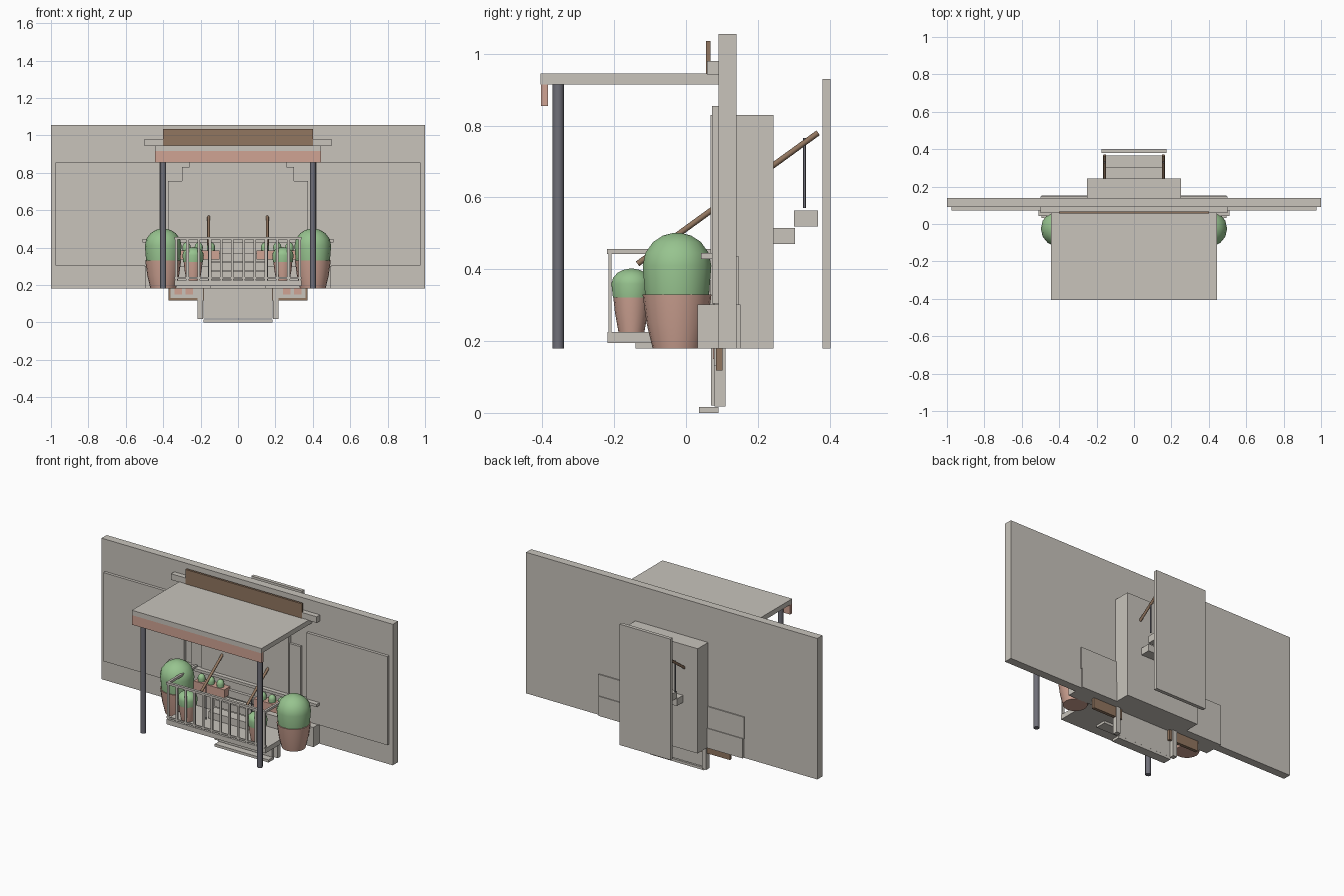
import bpy, bmesh, math
from mathutils import Vector

if "Cube" in bpy.data.objects:
    bpy.data.objects.remove(bpy.data.objects["Cube"])


def mat(name, rgb):
    m = bpy.data.materials.new(name)
    m.diffuse_color = (*rgb, 1)
    m.use_nodes = True
    m.node_tree.nodes["Principled BSDF"].inputs["Base Color"].default_value = m.diffuse_color
    return m


STONE = mat("warm_grey", (0.58, 0.55, 0.50))
BROWN = mat("wood_brown", (0.285, 0.18, 0.115))
CLAY = mat("terracotta", (0.63, 0.37, 0.295))
GREEN = mat("leaf_green", (0.31, 0.55, 0.275))
STEEL = mat("steel_grey", (0.16, 0.16, 0.19))


def finish(name, bm, material, smooth=False):
    bmesh.ops.recalc_face_normals(bm, faces=bm.faces)
    me = bpy.data.meshes.new(name)
    bm.to_mesh(me)
    bm.free()
    me.materials.append(material)
    ob = bpy.data.objects.new(name, me)
    bpy.context.collection.objects.link(ob)
    if smooth:
        bpy.ops.object.select_all(action='DESELECT')
        bpy.context.view_layer.objects.active = ob
        ob.select_set(True)
        bpy.ops.object.shade_smooth_by_angle(angle=math.radians(50))
    return ob


def box(name, x, y, z, material):
    bm = bmesh.new()
    bmesh.ops.create_cube(bm, size=1)
    for v in bm.verts:
        v.co = [lo + (c + 0.5) * (hi - lo) for c, (lo, hi) in zip(v.co, (x, y, z))]
    return finish(name, bm, material)


def pair(name, x, y, z, material):
    box(name + "_right", x, y, z, material)
    box(name + "_left", (-x[1], -x[0]), y, z, material)


def rod(name, a, b, r, material, sides=12):
    a, b = Vector(a), Vector(b)
    bm = bmesh.new()
    bmesh.ops.create_cone(bm, cap_ends=True, segments=sides, radius1=r, radius2=r, depth=(b - a).length)
    rot = (b - a).to_track_quat('Z', 'Y')
    for v in bm.verts:
        v.co = rot @ v.co + (a + b) / 2
    return finish(name, bm, material, True)


def lathe(name, centre, profile, material, sides=14):
    # closed turned shape from (radius, height) points
    bm = bmesh.new()
    rings = [[bm.verts.new((centre[0] + r * math.cos(2 * math.pi * i / sides),
                            centre[1] + r * math.sin(2 * math.pi * i / sides), z))
              for i in range(sides)] for r, z in profile]
    for p, q in zip(rings, rings[1:]):
        for i in range(sides):
            j = (i + 1) % sides
            bm.faces.new((p[i], p[j], q[j], q[i]))
    bm.faces.new(rings[0])
    bm.faces.new(rings[-1])
    return finish(name, bm, material, True)


def bush(name, centre, r, z0, z1):
    # rounded foliage, cut flat at the pot rim
    mid = z0 + (z1 - z0) * 0.47
    pts = [(r * 0.93, z0), (r, mid)]
    pts += [(r * math.cos(t), mid + (z1 - mid) * math.sin(t)) for t in (0.4, 0.8, 1.15, 1.48)]
    lathe(name, centre, pts, GREEN)


# main wall, raised side panels and entrance surround
box("main_wall", (-1, 1), (0.09, 0.14), (0.18, 1.055), STONE)
pair("side_panel", (0.42, 0.975), (0.072, 0.09), (0.305, 0.855), STONE)
box("surround_lower", (-0.375, 0.375), (0.075, 0.09), (0.18, 0.755), STONE)
box("surround_upper", (-0.30, 0.30), (0.068, 0.09), (0.18, 0.83), STONE)
box("surround_cap", (-0.26, 0.26), (0.075, 0.09), (0.83, 0.855), STONE)
box("plinth", (-0.495, 0.495), (0.032, 0.152), (0.18, 0.302), STONE)
box("upper_plinth", (-0.5, 0.5), (0.08, 0.147), (0.30, 0.435), STONE)
box("wall_ledge", (-0.51, 0.51), (0.042, 0.09), (0.428, 0.445), STONE)

# rear stair housing and back screen
box("stair_housing", (-0.25, 0.25), (0.14, 0.243), (0.18, 0.83), STONE)
box("back_screen", (-0.175, 0.175), (0.38, 0.402), (0.18, 0.93), STONE)

# stairs running through the housing
for i in range(8):
    y = -0.14 + i * 0.063
    z = 0.18 + i * 0.0485
    box(f"step_{i + 1}", (-0.15, 0.15), (y, y + 0.066), (z, z + 0.0435), STONE)

# stair handrails
for s in (-1, 1):
    x = s * 0.157
    rod("handrail", (x, -0.135, 0.415), (x, 0.368, 0.78), 0.008, BROWN, 8)
    rod("handrail_rear_post", (x, 0.33, 0.57), (x, 0.33, 0.765), 0.004, STEEL, 8)
    rod("handrail_front_post", (x, -0.09, 0.22), (x, -0.09, 0.45), 0.004, STEEL, 8)

# canopy, fascia, posts and sign board
box("canopy_roof", (-0.445, 0.445), (-0.405, 0.09), (0.915, 0.945), STONE)
box("canopy_fascia", (-0.445, 0.445), (-0.404, -0.384), (0.855, 0.918), CLAY)
for s in (-1, 1):
    rod("canopy_post", (s * 0.40, -0.356, 0.18), (s * 0.40, -0.356, 0.916), 0.016, STEEL, 16)
box("sign_ledge", (-0.50, 0.50), (0.058, 0.09), (0.942, 0.98), STONE)
box("sign_board", (-0.40, 0.40), (0.055, 0.068), (0.945, 1.035), BROWN)

# balcony floor and railing
box("balcony_floor", (-0.34, 0.34), (-0.218, 0.07), (0.195, 0.225), STONE)
box("rail_front_top", (-0.34, 0.34), (-0.22, -0.204), (0.442, 0.456), STONE)
box("rail_front_bottom", (-0.34, 0.34), (-0.216, -0.208), (0.232, 0.242), STONE)
pair("rail_side", (0.326, 0.34), (-0.21, 0.07), (0.442, 0.456), STONE)
for i in range(12):
    x = -0.33 + i * 0.06
    box("baluster", (x - 0.007, x + 0.007), (-0.216, -0.208), (0.22, 0.445), STONE)

# potted plants and planter troughs
for s in (-1, 1):
    big = (s * 0.40, -0.025)
    lathe("large_pot", big, [(0.068, 0.18), (0.085, 0.25), (0.096, 0.33)], CLAY, 20)
    bush("large_bush", big, 0.098, 0.328, 0.502)
    small = (s * 0.24, -0.152)
    lathe("small_pot", small, [(0.036, 0.225), (0.046, 0.28), (0.051, 0.328)], CLAY, 16)
    bush("small_bush", small, 0.057, 0.322, 0.402)
    for x in (0.145, 0.21, 0.275):
        bush("trough_plant", (s * x, 0.035), 0.022, 0.38, 0.428)
pair("planter_trough", (0.10, 0.31), (0.008, 0.066), (0.335, 0.385), CLAY)

# hanging lower front: panel, foot, side posts and framed vents
box("lower_panel", (-0.185, 0.185), (0.07, 0.085), (0.02, 0.20), STONE)
box("lower_foot", (-0.185, 0.185), (0.036, 0.09), (0.0, 0.016), STONE)
pair("lower_post", (0.188, 0.216), (0.08, 0.11), (0.018, 0.20), STONE)
pair("vent_frame", (0.17, 0.372), (0.083, 0.102), (0.118, 0.195), BROWN)
pair("vent_plate", (0.217, 0.36), (0.078, 0.084), (0.13, 0.19), STONE)
for x in (0.24, 0.30):
    pair("vent_tile", (x, x + 0.04), (0.075, 0.08), (0.15, 0.18), CLAY)
